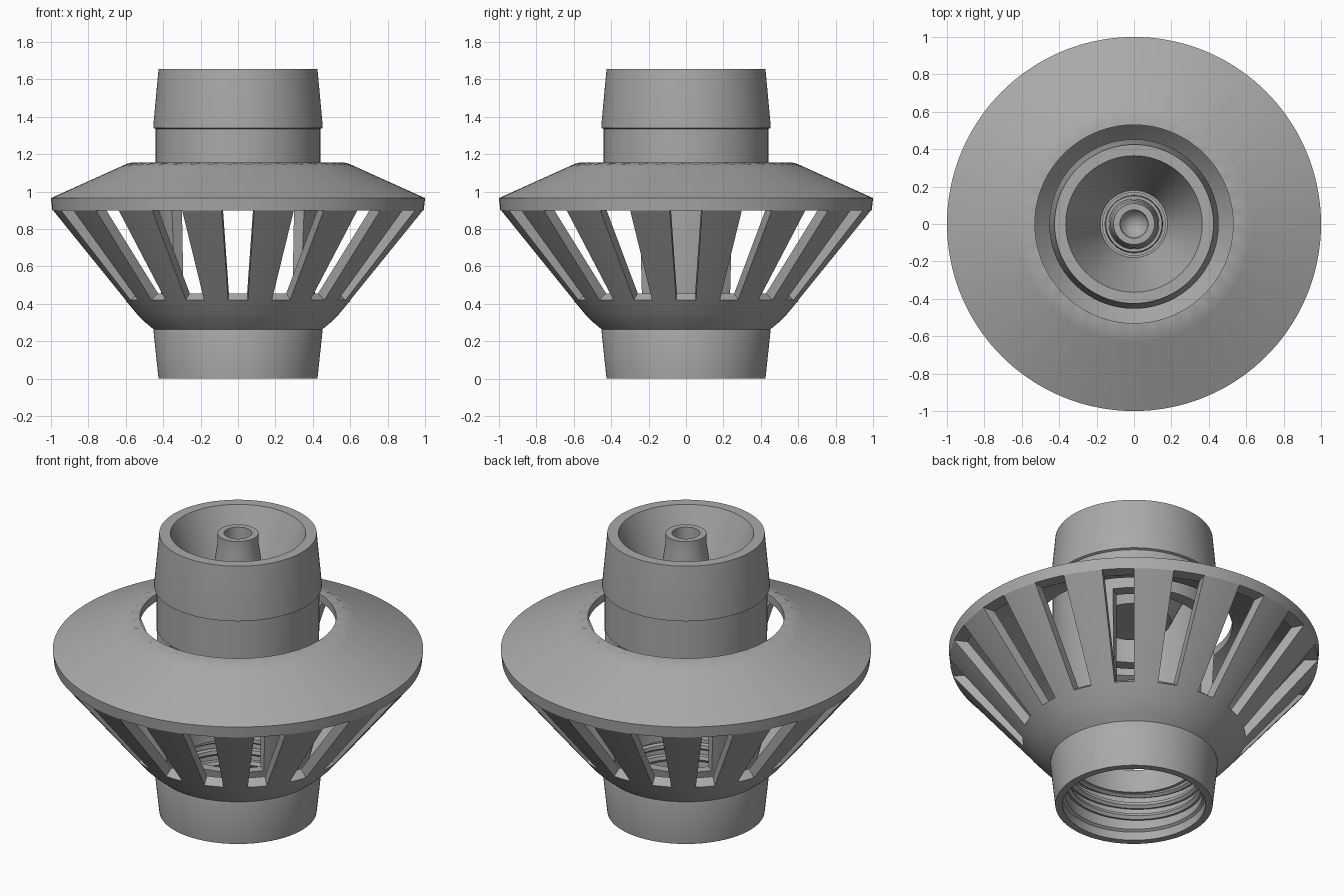
import bpy, bmesh, math

SEGS = 144      # divides evenly into 16 slots and 36 scallops

cube = bpy.data.objects.get("Cube")
if cube:
    bpy.data.objects.remove(cube, do_unlink=True)

grey = bpy.data.materials.new("plain grey")
grey.use_nodes = True
GREY = (0.4, 0.4, 0.4, 1.0)
grey.diffuse_color = GREY
grey.node_tree.nodes["Principled BSDF"].inputs["Base Color"].default_value = GREY


def finish(obj):
    obj.data.materials.append(grey)
    bpy.ops.object.select_all(action='DESELECT')
    obj.select_set(True)
    bpy.context.view_layer.objects.active = obj
    bpy.ops.object.shade_smooth_by_angle(angle=math.radians(25))


def lathe(name, profile, window=None, is_open=None, shape=None):
    """Turn a closed profile; window = (outer low, outer high, inner high, inner low)."""
    bm = bmesh.new()
    n = len(profile)
    rings = []
    for s in range(SEGS):
        a = math.tau * s / SEGS
        ring = []
        for k, (r, z) in enumerate(profile):
            if shape:
                r, z = shape(k, s, r, z)
            ring.append(bm.verts.new((r * math.cos(a), r * math.sin(a), z)))
        rings.append(ring)
    for s in range(SEGS):
        p, q = rings[s], rings[(s + 1) % SEGS]
        opened = bool(window) and is_open(s)
        for k in range(n):
            j = (k + 1) % n
            if opened and k in (window[0], window[2]):
                continue
            if max(profile[k][0], profile[j][0]) > 0:
                bm.faces.new((p[k], p[j], q[j], q[k]))
        if opened:
            lo, hi, ihi, ilo = window
            bm.faces.new((p[lo], q[lo], q[ilo], p[ilo]))
            bm.faces.new((p[hi], q[hi], q[ihi], p[ihi]))
        # side walls where a window starts or stops
        if window and opened != is_open((s - 1) % SEGS):
            bm.faces.new([p[k] for k in window])
    bmesh.ops.remove_doubles(bm, verts=bm.verts, dist=1e-5)
    bmesh.ops.recalc_face_normals(bm, faces=bm.faces)
    mesh = bpy.data.meshes.new(name)
    bm.to_mesh(mesh)
    bm.free()
    obj = bpy.data.objects.new(name, mesh)
    bpy.context.collection.objects.link(obj)
    finish(obj)
    return obj


# Slotted cage: collar, flaring bars, rim and sloping roof with a round hole
cage_profile = [
    (0.425, 0.0), (0.452, 0.255), (0.45, 0.262), (0.495, 0.30), (0.54, 0.345),
    (0.603, 0.42), (0.993, 0.90),
    (1.0, 0.965), (0.63, 1.132), (0.58, 1.15), (0.53, 1.155),
    (0.53, 1.11), (0.92, 0.93), (0.919, 0.90),
    (0.559, 0.456), (0.46, 0.335), (0.39, 0.27), (0.37, 0.06), (0.385, 0.05),
    (0.385, 0.0)]
SCALLOP = 9


def slot(s):
    return (s + 2) % 9 < 4


def scallops(k, s, r, z):
    if k == SCALLOP:
        r = 0.565 + 0.04 * math.sin(math.pi * (s % 4) / 4)
        z = min(1.156, 0.965 + (1 - r) * 0.452)
    return r, z


lathe("slotted_cage", cage_profile, (5, 6, 13, 14), slot, scallops)

# Core: threaded foot, two side struts, tube, funnel cup and stepped stem
core_profile = [
    (0.375, 0.27), (0.41, 0.42), (0.44, 1.10),
    (0.44, 1.335), (0.453, 1.34), (0.453, 1.35), (0.425, 1.655), (0.365, 1.655),
    (0.18, 1.20), (0.17, 1.20), (0.17, 1.27), (0.155, 1.27), (0.15, 1.36),
    (0.135, 1.36), (0.125, 1.50), (0.11, 1.60), (0.11, 1.655), (0.075, 1.655),
    (0.07, 1.50), (0.0, 1.40), (0.0, 1.14), (0.20, 1.14), (0.37, 1.50),
    (0.37, 1.10), (0.355, 0.42), (0.335, 0.27)]


def side_window(s):
    return abs(math.cos(math.tau * (s + 0.5) / SEGS)) < math.cos(math.radians(36))


lathe("core", core_profile, (1, 2, 23, 24), side_window)

# Screw thread inside the collar
turns, steps = 3, 48
curve = bpy.data.curves.new("inner_thread", 'CURVE')
curve.dimensions = '3D'
curve.bevel_depth = 0.02
curve.bevel_resolution = 1
spline = curve.splines.new('POLY')
spline.points.add(turns * steps)
for i, point in enumerate(spline.points):
    a = math.tau * i / steps
    z = 0.09 + 0.07 * i / steps
    point.co = (0.37 * math.cos(a), 0.37 * math.sin(a), z, 1)
thread = bpy.data.objects.new("inner_thread", curve)
bpy.context.collection.objects.link(thread)
bpy.ops.object.select_all(action='DESELECT')
thread.select_set(True)
bpy.context.view_layer.objects.active = thread
bpy.ops.object.convert(target='MESH')
finish(bpy.context.view_layer.objects.active)
